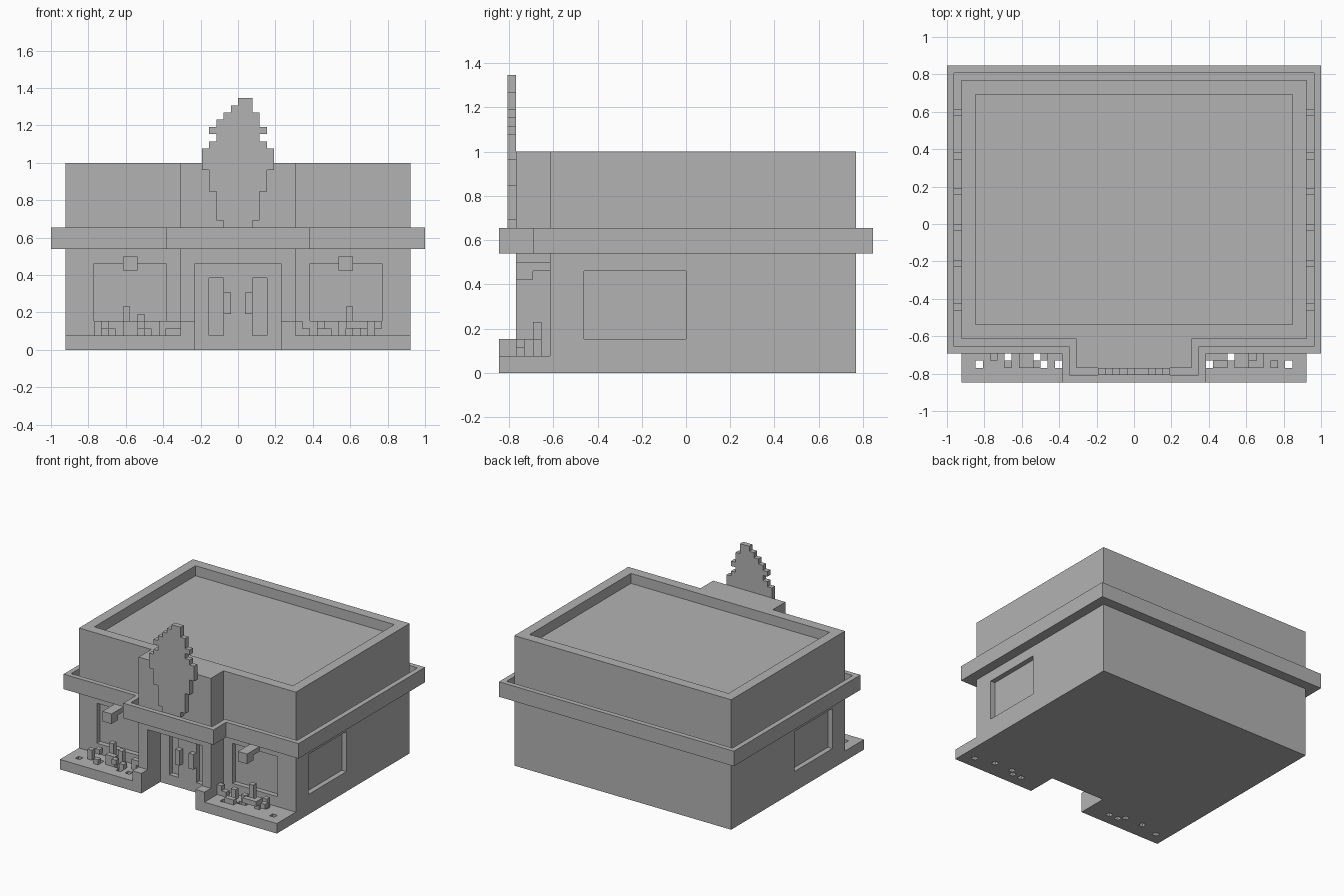
import bpy, bmesh

U = 2 / 52  # one block

if "Cube" in bpy.data.objects:
    bpy.data.objects.remove(bpy.data.objects["Cube"], do_unlink=True)

grey = bpy.data.materials.new("plain grey")
grey.use_nodes = True
grey.diffuse_color = (0.45, 0.45, 0.45, 1)
grey.node_tree.nodes["Principled BSDF"].inputs["Base Color"].default_value = (0.45, 0.45, 0.45, 1)


def add_prism(bm, pts, z0, z1):
    """Extrude a floor outline, given in blocks, from z0 to z1."""
    face = bm.faces.new([bm.verts.new((x * U, y * U, z0 * U)) for x, y in pts])
    top = bmesh.ops.extrude_face_region(bm, geom=[face])["geom"]
    verts = [v for v in top if isinstance(v, bmesh.types.BMVert)]
    bmesh.ops.translate(bm, vec=(0, 0, (z1 - z0) * U), verts=verts)


def rect(x0, x1, y0, y1):
    return [(x0, y0), (x1, y0), (x1, y1), (x0, y1)]


def make(name, prisms):
    bm = bmesh.new()
    for pts, z0, z1 in prisms:
        add_prism(bm, pts, z0, z1)
    bmesh.ops.recalc_face_normals(bm, faces=bm.faces)
    mesh = bpy.data.meshes.new(name)
    bm.to_mesh(mesh)
    bm.free()
    mesh.materials.append(grey)
    obj = bpy.data.objects.new(name, mesh)
    bpy.context.collection.objects.link(obj)
    return obj


def box(x0, x1, y0, y1, z0, z1):
    return rect(x0, x1, y0, y1), z0, z1


def both(x0, x1, *rest):
    """The same box on the left and the right."""
    return [box(x0, x1, *rest), box(-x1, -x0, *rest)]


def carve(obj, prisms):
    cutter = make("cutter", prisms)
    cutter.hide_render = True
    mod = obj.modifiers.new("carve", "BOOLEAN")
    mod.operation, mod.solver, mod.object = "DIFFERENCE", "EXACT", cutter
    bpy.context.view_layer.objects.active = obj
    bpy.ops.object.modifier_apply(modifier=mod.name)
    bpy.data.objects.remove(cutter, do_unlink=True)


def footprint(d):
    """Building outline with its entrance bay, grown by d blocks."""
    x, p, front, bay, back = 24 + d, 8 + d, -16 - d, -20 - d, 20 + d
    return [(-x, front), (-p, front), (-p, bay), (p, bay), (p, front),
            (x, front), (x, back), (-x, back)]


# Walls with sunken roof, windows and entrance
walls = make("walls", [(footprint(0), 0, 26)])
carve(walls, [box(-22, 22, -14, 18, 24, 27), box(-6, 6, -21, -16, -1, 12)]
      + both(10, 20, -17, -15, 4, 12) + both(23, 25, -12, 0, 4, 12))
carve(walls, both(2, 4, -17, -15, 2, 10))
make("door_handles", both(1, 2, -17, -16, 5, 8))

# Canopy band with a gutter and small lights in it
canopy = make("canopy", [(footprint(2), 14, 17)])
carve(canopy, [(footprint(1), 15, 18)])
carve(canopy, [box(-23, 23, -15, 19, 13, 18)])
lights = []
for y in (15, 9, 4, -1, -6, -12):
    lights += both(24, 25, y, y + 1, 15, 16)
make("canopy_lights", lights)

# Stepped leaf-shaped sign: bottom, top, left, right
rows = [(17, 18, -2, 2), (18, 22, -3, 3), (22, 25, -4, 4), (25, 28, -5, 5),
        (28, 29, -4, 4), (29, 30, -3, 3), (30, 31, -4, 4), (31, 32, -3, 3),
        (32, 33, -2, 3), (33, 34, -1, 2), (34, 35, 0, 2)]
make("sign", [box(l, r, -21, -20, b, t) for b, t, l, r in rows])

# Planter beds with holes and raised inner ends
holes = [(21, -20), (17, -19), (13, -19), (12, -20), (10, -20)]
for name, s in (("left_planter", 1), ("right_planter", -1)):
    lo, hi = sorted((6 * s, 24 * s))
    bed = make(name, [box(lo, hi, -22, -16, 0, 2)])
    carve(bed, [box(min(x * s, (x + 1) * s), max(x * s, (x + 1) * s), y, y + 1, -1, 3)
                for x, y in holes])
make("planter_ends", both(6, 8, -22, -20, 2, 4))

# Hanging wall lamps
make("wall_lamps", both(14, 16, -20, -18, 11, 13) + both(14, 16, -18, -16, 12, 13))

# Blocky plants: x, width, y, bottom, top
left_plants = [(8, 1, -18, 2, 4), (9, 1, -18, 2, 3), (11, 2, -20, 2, 3),
               (11, 1, -18, 2, 4), (14, 1, -19, 2, 4), (15, 3, -20, 3, 4),
               (15, 1, -18, 2, 6), (17, 1, -19, 2, 4), (19, 1, -20, 3, 4),
               (18, 1, -18, 2, 4)]
right_plants = [(-20, 1, -19, 2, 4), (-19, 1, -18, 3, 4), (-18, 1, -20, 2, 3),
                (-16, 2, -19, 2, 4), (-16, 1, -18, 2, 6), (-14, 1, -20, 3, 4),
                (-14, 1, -18, 2, 5), (-13, 1, -19, 2, 3), (-11, 1, -18, 2, 4),
                (-10, 2, -18, 3, 4)]
for name, plants in (("left_plants", left_plants), ("right_plants", right_plants)):
    make(name, [box(x, x + w, y, y + 1, b, t) for x, w, y, b, t in plants])
